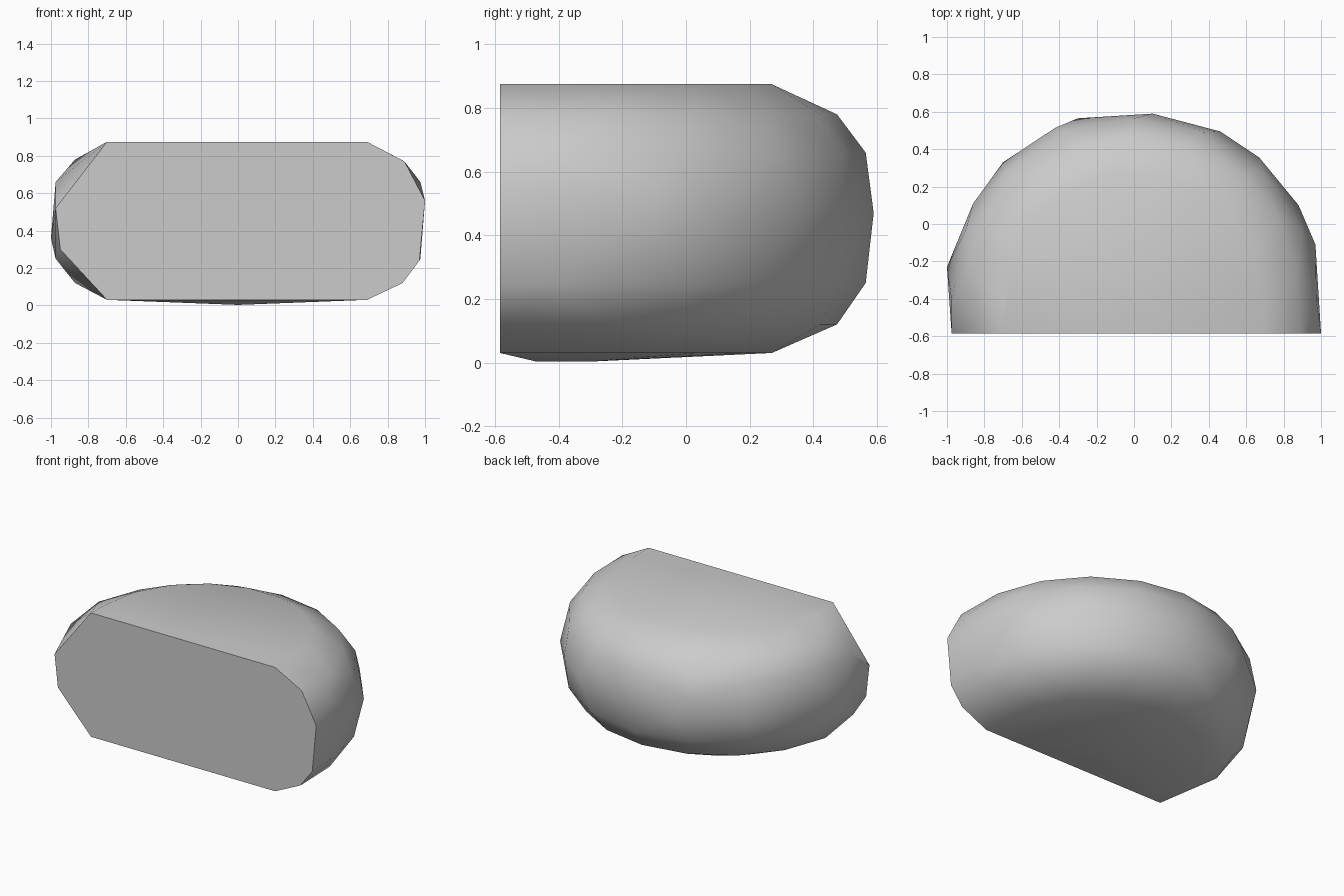
import bpy
import bmesh
from math import cos, sin, radians

cube = bpy.data.objects.get("Cube")
if cube:
    bpy.data.objects.remove(cube)

grey = bpy.data.materials.new("plain grey")
grey.use_nodes = True
colour = (0.6, 0.6, 0.6, 1)
grey.diffuse_color = colour
grey.node_tree.nodes["Principled BSDF"].inputs["Base Color"].default_value = colour

FRONT = -0.585
CENTRE = -0.41

# Flat front face outline (x, z)
front = [(-0.70, 0.03), (-0.95, 0.30), (-0.975, 0.52), (-0.70, 0.875),
         (0.69, 0.875), (0.89, 0.77), (1.0, 0.56), (0.97, 0.24),
         (0.88, 0.12), (0.69, 0.03)]
points = [(x, FRONT, z) for x, z in front]

# Widest outline around the back (x, y, z)
points += [(-1.0, -0.23, 0.36), (-0.86, 0.11, 0.5), (-0.70, 0.33, 0.42),
           (-0.42, 0.515, 0.55), (-0.30, 0.565, 0.40), (0.10, 0.59, 0.47),
           (0.46, 0.495, 0.45), (0.67, 0.355, 0.5), (0.88, 0.10, 0.45),
           (0.97, -0.11, 0.5)]

# Rounded upper and lower rims: radius, height, first angle, step
rims = [(0.69, 0.03, 0, 20), (0.885, 0.12, 10, 20), (0.975, 0.25, 0, 22.5),
        (0.975, 0.66, 0, 22.5), (0.885, 0.78, 10, 20), (0.69, 0.875, 0, 20)]
for radius, z, start, step in rims:
    angle = start
    while angle <= 180:
        a = radians(angle)
        points.append((radius * cos(a), CENTRE + radius * sin(a), z))
        angle += step

# Slight belly on the underside
points += [(0, -0.47, 0.003), (0, -0.3, 0.003)]

# Wrap a convex skin over the points
mesh = bpy.data.meshes.new("rounded_body")
bm = bmesh.new()
for p in points:
    bm.verts.new(p)
hull = bmesh.ops.convex_hull(bm, input=bm.verts)
loose = {g for g in hull["geom_interior"] + hull["geom_unused"]
         if isinstance(g, bmesh.types.BMVert)}
bmesh.ops.delete(bm, geom=list(loose), context="VERTS")
bmesh.ops.dissolve_limit(bm, angle_limit=radians(0.5),
                         verts=bm.verts, edges=bm.edges)
bmesh.ops.recalc_face_normals(bm, faces=bm.faces)
bm.to_mesh(mesh)
bm.free()
mesh.materials.append(grey)

body = bpy.data.objects.new("rounded_body", mesh)
bpy.context.collection.objects.link(body)
bpy.context.view_layer.objects.active = body
body.select_set(True)
bpy.ops.object.shade_smooth_by_angle(angle=radians(40))
